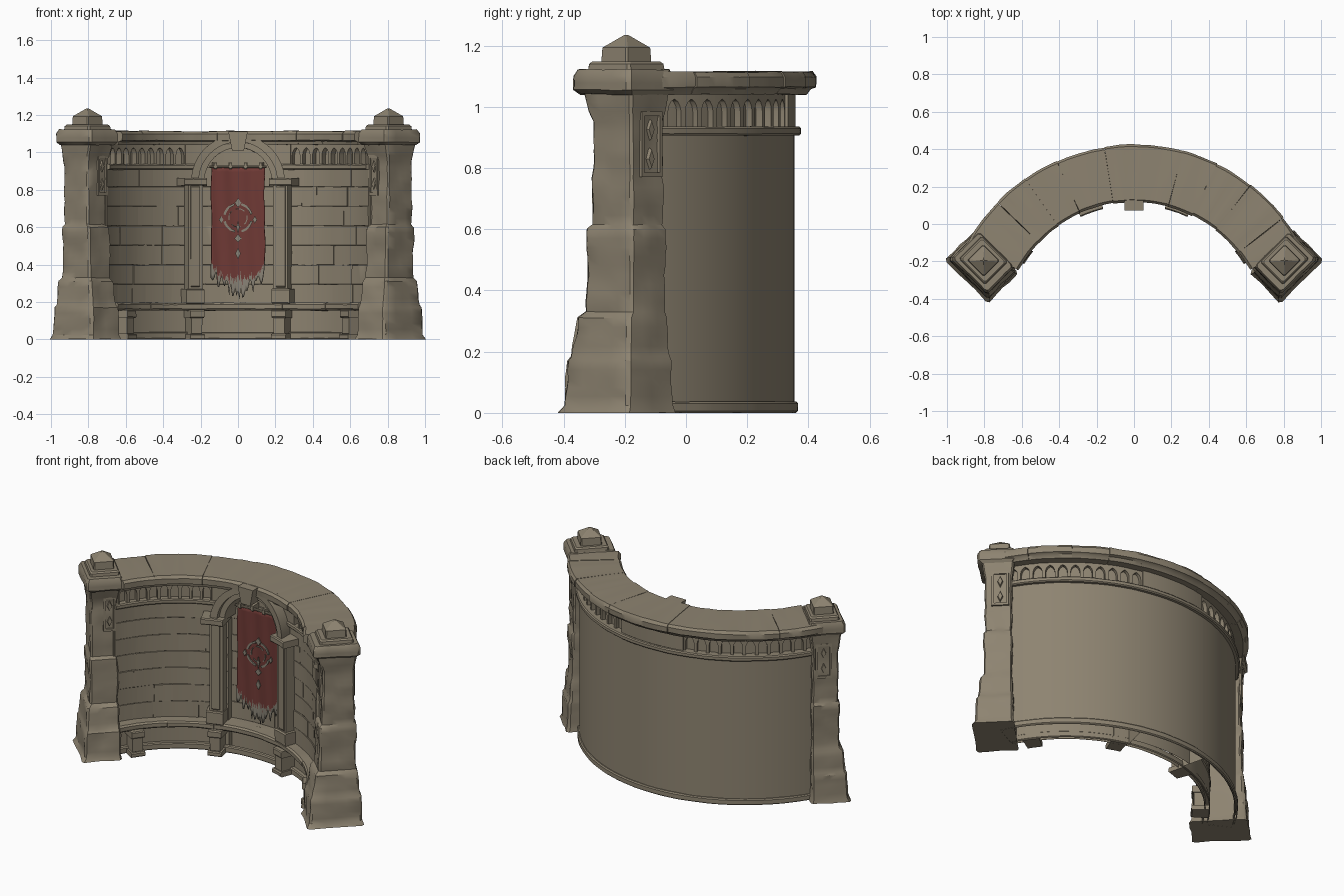
import bpy, bmesh, math, random
from mathutils import Vector, noise

if "Cube" in bpy.data.objects:
    bpy.data.objects.remove(bpy.data.objects["Cube"])

random.seed(4)
CY = -0.59                     # centre of the curved plan
rad = math.radians


def material(name, col):
    m = bpy.data.materials.new(name)
    m.diffuse_color = (*col, 1)
    m.use_nodes = True
    m.node_tree.nodes["Principled BSDF"].inputs["Base Color"].default_value = m.diffuse_color
    return m


STONE = material("warm stone", (0.27, 0.23, 0.165))
CLOTH = material("red cloth", (0.16, 0.042, 0.036))
TRIM = material("grey thread", (0.25, 0.225, 0.18))


def polar(r, a, z):
    """Angle in degrees measured from the back apex (+y)."""
    return Vector((r * math.sin(rad(a)), CY + r * math.cos(rad(a)), z))


def bent(x, z, r):
    """Front elevation point projected on the curve of radius r."""
    return Vector((x, CY + math.sqrt(r * r - x * x), z))


def loft(bm, rings):
    """Skin closed rings of points and cap both ends."""
    vs = [[bm.verts.new(p) for p in ring] for ring in rings]
    n = len(vs[0])
    for a, b in zip(vs, vs[1:]):
        for i in range(n):
            bm.faces.new((a[i], a[(i + 1) % n], b[(i + 1) % n], b[i]))
    bm.faces.new(vs[0][::-1])
    bm.faces.new(vs[-1])


def sweep(bm, profile, a0, a1, step=2.0):
    n = max(1, round(abs(a1 - a0) / step))
    loft(bm, [[polar(r, a0 + (a1 - a0) * i / n, z) for r, z in profile] for i in range(n + 1)])


def block(bm, r0, r1, z0, z1, a0, a1, c=0.006, step=2.0):
    """Curved block with chamfered long edges."""
    sweep(bm, [(r0 + c, z0), (r1 - c, z0), (r1, z0 + c), (r1, z1 - c),
               (r1 - c, z1), (r0 + c, z1), (r0, z1 - c), (r0, z0 + c)], a0, a1, step)


def xblock(bm, x0, x1, z0, z1, r0, r1, c=0.006):
    block(bm, r0, r1, z0, z1, math.degrees(math.asin(x0 / r0)), math.degrees(math.asin(x1 / r0)), c)


def arch(bm, cz, ri, ro, t0, t1, r0, r1, n=24):
    rings = []
    for i in range(n + 1):
        t = rad(t0 + (t1 - t0) * i / n)
        rings.append([bent(q * math.cos(t), cz + q * math.sin(t), r)
                      for q, r in ((ri, r0), (ro, r0), (ro, r1), (ri, r1))])
    loft(bm, rings)


def finish(bm, name, mat=STONE, rough=0.0, freq=9.0, angle=35, hollow=False):
    bmesh.ops.recalc_face_normals(bm, faces=bm.faces)
    if hollow:                 # the underside of the wall is open
        low = [f for f in bm.faces if all(v.co.z < 0.001 for v in f.verts)]
        bmesh.ops.delete(bm, geom=low, context='FACES')
    if rough:
        bm.normal_update()
        for v in bm.verts:
            d = noise.noise(v.co * freq) + 0.5 * noise.noise(v.co * freq * 2.7)
            v.co += v.normal * d * rough
            v.co.z = max(v.co.z, 0)
    me = bpy.data.meshes.new(name)
    bm.to_mesh(me)
    bm.free()
    ob = bpy.data.objects.new(name, me)
    bpy.context.collection.objects.link(ob)
    me.materials.append(mat)
    bpy.ops.object.select_all(action='DESELECT')
    ob.select_set(True)
    bpy.context.view_layer.objects.active = ob
    bpy.ops.object.shade_smooth_by_angle(angle=rad(angle))
    return ob


# Wall core in three lengths, with a recessed frieze strip and a central niche
bm = bmesh.new()
for s in (-1, 1):
    sweep(bm, [(0.80, 0), (0.944, 0), (0.944, 0.93), (0.915, 0.93), (0.915, 1.06),
               (0.82, 1.06), (0.82, 0.93), (0.80, 0.93)], s * 14, s * 62.5, 1.5)
sweep(bm, [(0.85, 0), (0.944, 0), (0.944, 0.93), (0.915, 0.93), (0.915, 1.06), (0.85, 1.06)], -14, 14, 1.5)
finish(bm, "wall_core", hollow=True)

# Worn masonry courses in the two side panels and the niche
bm = bmesh.new()
for a0, a1, r in ((-62, -14, 0.795), (14, 62, 0.795), (-14, 14, 0.846)):
    rows = 7
    h = 0.73 / rows
    for k in range(rows):
        a = a0
        while a < a1:
            b = min(a1, a + 9 * random.uniform(0.7, 1.4))
            if a1 - b < 3:
                b = a1
            block(bm, r - random.uniform(0, 0.007), r + 0.006, 0.19 + k * h, 0.19 + (k + 1) * h, a, b, 0.0015)
            a = b
finish(bm, "inner_masonry", rough=0.003)

# Plinth and string course on both faces
bm = bmesh.new()
block(bm, 0.77, 0.803, 0, 0.04, -62, 62)
block(bm, 0.938, 0.956, 0, 0.037, -61, 61)
finish(bm, "plinth", rough=0.002, hollow=True)
bm = bmesh.new()
for s in (-1, 1):
    block(bm, 0.775, 0.82, 0.908, 0.937, s * 17, s * 62)
block(bm, 0.91, 0.966, 0.906, 0.935, -60, 60)
finish(bm, "string_course", rough=0.002)


# Frieze of small pointed arches, plain in the middle
def lancet_bay(bm, ac, p, rf, rb):
    w, z0, zs, h, zt = p * 0.74, 0.932, 0.985, 0.04, 1.05
    half_in = [(-w, z0), (-w, zs), (-0.85 * w, zs + 0.45 * h), (-0.5 * w, zs + 0.8 * h), (0, zs + h)]
    half_out = [(-p, z0), (-p, zs), (-p, zt), (-p / 2, zt), (0, zt)]
    inner = half_in + [(-u, z) for u, z in half_in[-2::-1]]
    outer = half_out + [(-u, z) for u, z in half_out[-2::-1]]
    loft(bm, [[polar(rf, ac + o[0], o[1]), polar(rf, ac + i[0], i[1]),
               polar(rb, ac + i[0], i[1]), polar(rb, ac + o[0], o[1])]
              for i, o in zip(inner, outer)])


bm = bmesh.new()
for s in (-1, 1):
    for k in range(9):
        lancet_bay(bm, s * (23.3 + 4.4 * k), 2.2, 0.785, 0.822)
    for k in range(11):
        lancet_bay(bm, s * (15.2 + 4.3 * k), 2.15, 0.938, 0.913)
    block(bm, 0.785, 0.855, 0.93, 1.05, s * 14, s * 21)
    block(bm, 0.785, 0.855, 1.0, 1.05, s * 8, s * 14)
block(bm, 0.91, 0.948, 0.93, 1.05, -13, 13)
finish(bm, "frieze", angle=25)

# Coping stones
bm = bmesh.new()
edges = [-61, -46, -35, -24, -9, 15, 26, 38, 52, 61]
for a, b in zip(edges, edges[1:]):
    j, k = random.uniform(-0.004, 0.003), random.uniform(-0.003, 0.002)
    sweep(bm, [(0.735, 1.04), (0.985, 1.04), (0.998, 1.058), (1.014 + j, 1.064), (1.015 + j, 1.097),
               (1.003 + j, 1.114 + k), (0.86, 1.115 + k), (0.72 - j, 1.114 + k),
               (0.707 - j, 1.098), (0.709 - j, 1.064), (0.73, 1.058)], a, b, 1.5)
finish(bm, "coping", rough=0.004)

# Bench seat and its legs
bm = bmesh.new()
for a, b in ((-62, -40), (-40, -19), (-19, 19), (19, 40), (40, 62)):
    block(bm, 0.725 + random.uniform(-0.004, 0.004), 0.805, 0.155, 0.195, a, b, 0.009)
block(bm, 0.79, 0.855, 0.155, 0.192, -14, 14)
finish(bm, "bench_seat", rough=0.004)
bm = bmesh.new()
for a in (-54, -18, 18, 54):
    block(bm, 0.698, 0.803, 0, 0.03, a - 3.4, a + 3.4, step=3.4)
    block(bm, 0.712, 0.803, 0.025, 0.12, a - 2.5, a + 2.5, step=2.5)
    block(bm, 0.702, 0.803, 0.115, 0.158, a - 3.2, a + 3.2, step=3.2)
finish(bm, "bench_legs", rough=0.003)

# Central arch: pilasters, imposts, moulded ring and keystone
bm = bmesh.new()
for s in (-1, 1):
    for x0, x1, z0, z1, r in ((0.18, 0.275, 0.19, 0.27, 0.72), (0.188, 0.265, 0.26, 0.83, 0.735),
                              (0.205, 0.25, 0.28, 0.82, 0.727), (0.165, 0.285, 0.822, 0.862, 0.69)):
        xblock(bm, *sorted((s * x0, s * x1)), z0, z1, r, 0.82)
finish(bm, "arch_pilasters", rough=0.003)
bm = bmesh.new()
arch(bm, 0.845, 0.18, 0.215, 0, 180, 0.735, 0.855)
arch(bm, 0.845, 0.21, 0.25, 0, 180, 0.712, 0.82)
finish(bm, "arch_ring", rough=0.002)
bm = bmesh.new()
loft(bm, [[bent(x, z, r) for x, z in ((-0.032, 1.01), (0.032, 1.01), (0.052, 1.112), (-0.052, 1.112))]
          for r in (0.665, 0.80)])
finish(bm, "keystone")

# Hanging banner with a ragged, faded hem
BR = 0.80
bm = bmesh.new()
NC, NR = 36, 22
hem = [0.22 + 0.11 * abs(2 * i / NC - 1) + random.uniform(-0.03, 0.06) for i in range(NC + 1)]
grid = []
for i in range(NC + 1):
    u = 2 * i / NC - 1
    col = []
    for j in range(NR + 1):
        z = 0.925 + (hem[i] - 0.925) * j / NR
        x = u * (0.143 - 0.012 * noise.noise(Vector((u * 2, z * 7, 0))))
        col.append(bm.verts.new(bent(x, z, BR + 0.003 * math.sin(u * 9 + z * 4))))
    grid.append(col)
for i in range(NC):
    for j in range(NR):
        f = bm.faces.new((grid[i][j], grid[i][j + 1], grid[i + 1][j + 1], grid[i + 1][j]))
        c = f.calc_center_median()
        f.material_index = int(c.z < 0.325 + 0.08 * (c.x / 0.14) ** 4)
banner = finish(bm, "banner", CLOTH)
banner.data.materials.append(TRIM)
sol = banner.modifiers.new("thickness", 'SOLIDIFY')
sol.thickness, sol.offset = 0.008, 0

# Abstract stitched ornament: broken rings and lozenges
bm = bmesh.new()
for t in (15, 105, 195, 285):
    arch(bm, 0.65, 0.068, 0.08, t, t + 62, BR - 0.012, BR - 0.005, 10)
    arch(bm, 0.65, 0.046, 0.051, t + 30, t + 90, BR - 0.012, BR - 0.005, 8)
for x, z, w, h in ((0, 0.73, 0.018, 0.025), (0, 0.54, 0.02, 0.022), (0, 0.46, 0.015, 0.03),
                   (-0.09, 0.64, 0.012, 0.02), (0.09, 0.64, 0.012, 0.02), (0, 0.6, 0.008, 0.035)):
    loft(bm, [[bent(x + dx * w, z + dz * h, r) for dx, dz in ((-1, 0), (0, -1), (1, 0), (0, 1))]
              for r in (BR - 0.012, BR - 0.005)])
finish(bm, "banner_ornament", TRIM)
bm = bmesh.new()
xblock(bm, -0.15, 0.15, 0.917, 0.93, BR - 0.01, BR + 0.007, 0.004)
for x in (-0.12, -0.04, 0.04, 0.12):
    xblock(bm, x - 0.008, x + 0.008, 0.912, 0.945, BR - 0.015, 0.85, 0.003)
finish(bm, "banner_rail")


# End piers, turned 45 degrees: along = across the wall, tang = outward end
def pier_point(s, along, tang, z):
    q = math.sqrt(0.5)
    return Vector((s * (0.805 + q * (along + tang)), -0.195 + q * (along - tang), z))


def pier_stack(bm, s, levels):
    """levels: z, half along, half tang, shift along, shift tang"""
    rings = []
    for z, a, t, sa, st in levels:
        pts = [(-a, -t), (a, -t), (a, t), (-a, t)]
        ring = []
        for (a0, t0), (a1, t1) in zip(pts, pts[1:] + pts[:1]):
            ring += [pier_point(s, sa + a0 + (a1 - a0) * f, st + t0 + (t1 - t0) * f, z)
                     for f in (0.05, 0.3, 0.5, 0.7, 0.95)]
        rings.append(ring)
    loft(bm, rings)


def refine(levels, step=0.03):
    out = [levels[0]]
    for a, b in zip(levels, levels[1:]):
        n = max(1, round((b[0] - a[0]) / step))
        out += [tuple(p + (q - p) * i / n for p, q in zip(a, b)) for i in range(1, n + 1)]
    return out


SHAFT = [(0, .163, .116, -.016, .029), (.025, .154, .106, -.013, .024), (.17, .148, .102, -.012, .022),
         (.185, .138, .098, -.01, .018), (.25, .13, .093, -.006, .016), (.31, .122, .09, -.004, .014),
         (.33, .108, .08, .004, .006), (.45, .104, .079, .006, .004), (.57, .108, .082, .006, .006),
         (.60, .107, .08, .008, .006), (.615, .094, .075, .011, .003),
         (.95, .091, .075, .011, .003), (.985, .10, .082, .008, .004), (1.045, .115, .09, .002, .004)]
CAP = [(1.04, .12, .09, -.004, .008), (1.055, .135, .106, -.006, .01),
       (1.10, .135, .106, -.006, .01), (1.122, .124, .096, -.005, .008)]
STEP = [(1.11, .10, .088, 0, 0), (1.14, .096, .084, 0, 0), (1.148, .088, .076, 0, 0)]
FINIAL = [(1.14, .062, .06, 0, 0), (1.193, .059, .057, 0, 0), (1.235, .004, .004, 0, 0)]
for s, side in ((-1, "left"), (1, "right")):
    bm = bmesh.new()
    pier_stack(bm, s, refine(SHAFT))
    finish(bm, side + "_pier_shaft", rough=0.008, freq=12)
    bm = bmesh.new()
    pier_stack(bm, s, refine(CAP, 0.02))
    finish(bm, side + "_pier_cap", rough=0.005)
    bm = bmesh.new()
    pier_stack(bm, s, STEP)
    pier_stack(bm, s, FINIAL)
    finish(bm, side + "_pier_finial", angle=25)
    # Sunken carved panels on the inner and outer pier faces
    bm = bmesh.new()
    for d, ct, hw, face in ((-1, -.028, .036, .08), (1, -.008, .048, .102)):
        lo, hi, m = ct - hw, ct + hw, 0.013
        for t0, t1, z0, z1 in ((lo, lo + m, .77, .985), (hi - m, hi, .77, .985),
                               (lo, hi, .77, .785), (lo, hi, .97, .985)):
            loft(bm, [[pier_point(s, d * a, t, z) for t, z in ((t0, z0), (t1, z0), (t1, z1), (t0, z1))]
                      for a in (face - .01, face + .01)])
        for zc in (.83, .925):
            loft(bm, [[pier_point(s, d * a, ct + t * k, zc + h * k)
                       for t, h in ((-.018, 0), (0, -.04), (.018, 0), (0, .04))]
                      for a, k in ((face - .01, 1), (face + .008, .7))])
    finish(bm, side + "_pier_panels")
